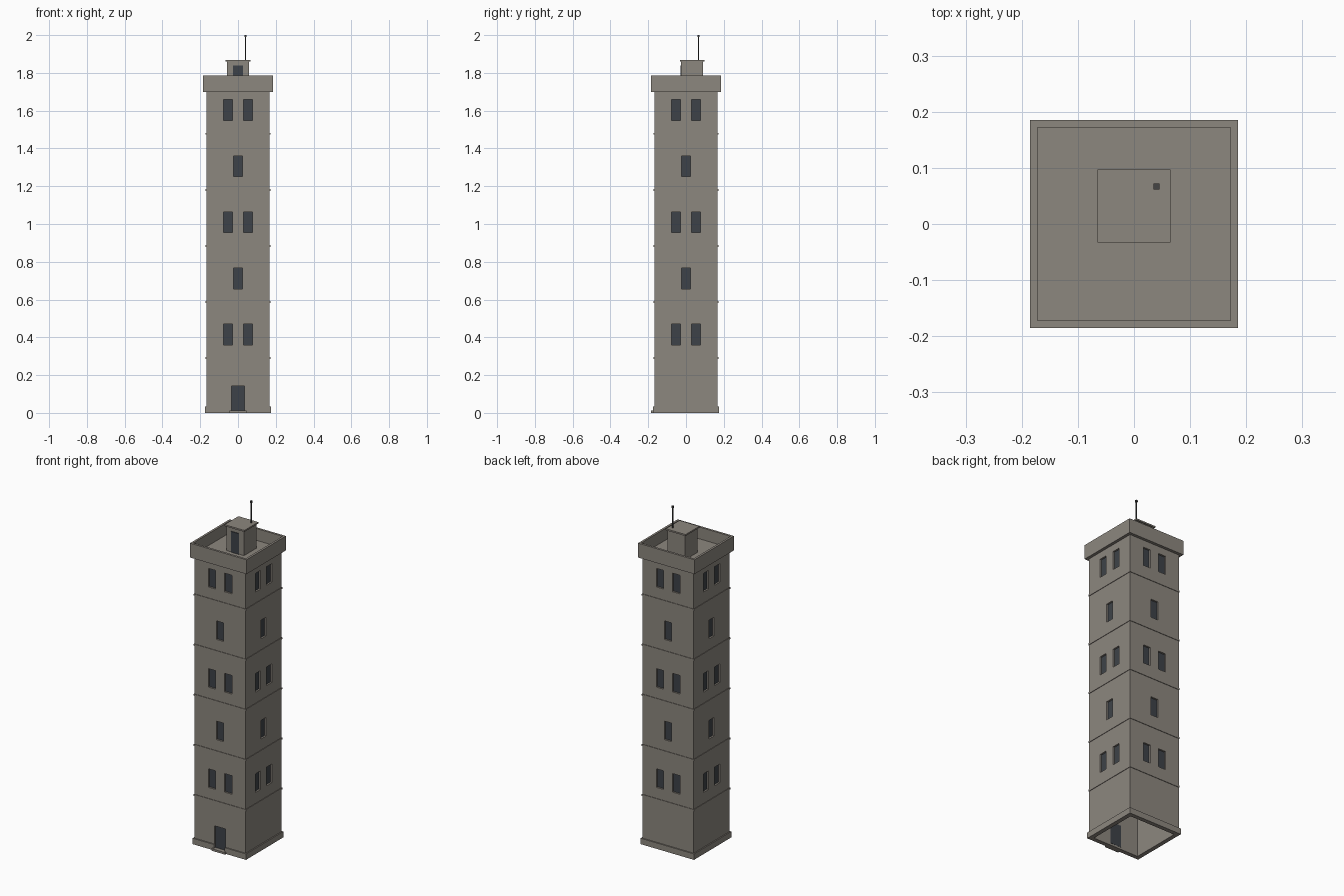
import bpy, bmesh, math
from mathutils import Matrix, Vector

if "Cube" in bpy.data.objects:
    bpy.data.objects.remove(bpy.data.objects["Cube"])


def material(name, rgb):
    m = bpy.data.materials.new(name)
    m.diffuse_color = (*rgb, 1)
    m.use_nodes = True
    m.node_tree.nodes["Principled BSDF"].inputs["Base Color"].default_value = m.diffuse_color
    return m


STONE = material("warm grey stone", (0.265, 0.241, 0.211))
GLASS = material("dark slate glass", (0.048, 0.055, 0.065))
METAL = material("dark metal", (0.06, 0.06, 0.06))


def finish(name, bm, mat):
    bmesh.ops.recalc_face_normals(bm, faces=bm.faces)
    me = bpy.data.meshes.new(name)
    bm.to_mesh(me)
    bm.free()
    me.materials.append(mat)
    ob = bpy.data.objects.new(name, me)
    bpy.context.collection.objects.link(ob)
    return ob


def add_box(bm, x0, x1, y0, y1, z0, z1, turn=0):
    m = (Matrix.Rotation(turn, 4, 'Z')
         @ Matrix.Translation(((x0 + x1) / 2, (y0 + y1) / 2, (z0 + z1) / 2))
         @ Matrix.Diagonal((x1 - x0, y1 - y0, z1 - z0, 1)))
    bmesh.ops.create_cube(bm, size=1, matrix=m)


def box(name, mat, *dims):
    bm = bmesh.new()
    add_box(bm, *dims)
    return finish(name, bm, mat)


def ring(name, outer, inner, z0, z1, mat=STONE):
    """Square tube: four corners swept around a rectangular section."""
    bm = bmesh.new()
    section = [(outer, z0), (outer, z1), (inner, z1), (inner, z0)]
    loops = [[bm.verts.new((sx * r, sy * r, z)) for r, z in section]
             for sx, sy in ((1, 1), (-1, 1), (-1, -1), (1, -1))]
    for i in range(4):
        a, b = loops[i], loops[(i + 1) % 4]
        for j in range(4):
            k = (j + 1) % 4
            bm.faces.new((a[j], b[j], b[k], a[k]))
    return finish(name, bm, mat)


WALL, INNER, FLOOR = 0.168, 0.15, 0.297

# Openings: pairs and singles alternate up every side
openings = []
for i in range(5):
    z = 0.415 + FLOOR * i
    for x in ((-0.053, 0.053) if i % 2 == 0 else (0,)):
        for side in range(4):
            openings.append((x, z, side * math.pi / 2))

cut, panes = bmesh.new(), bmesh.new()
for x, z, turn in openings:
    add_box(cut, x - 0.024, x + 0.024, -0.2, -0.13, z - 0.055, z + 0.055, turn)
    add_box(panes, x - 0.024, x + 0.024, -0.158, -0.152, z - 0.055, z + 0.055, turn)
add_box(cut, -0.035, 0.035, -0.2, -0.13, 0.012, 0.143)
cutter = finish("opening_cutter", cut, STONE)
cutter.hide_render = True
finish("window_panes", panes, GLASS)

# Hollow tower walls and plinth, with the openings cut through
for ob in (ring("tower_walls", WALL, INNER, 0, 1.71),
           ring("plinth", 0.175, WALL - 0.002, 0, 0.035)):
    mod = ob.modifiers.new("openings", 'BOOLEAN')
    mod.operation = 'DIFFERENCE'
    mod.solver = 'EXACT'
    mod.object = cutter
    bpy.context.view_layer.objects.active = ob
    bpy.ops.object.modifier_apply(modifier=mod.name)
bpy.data.objects.remove(cutter)

# Entrance door and step
box("entrance_door", GLASS, -0.035, 0.035, -0.16, -0.149, 0.012, 0.143)
box("door_step", STONE, -0.045, 0.045, -0.185, -0.152, 0, 0.012)

# Thin string courses at every floor
for i in range(5):
    z = 0.29 + FLOOR * i
    ring(f"string_course_{i + 1}", WALL + 0.003, WALL - 0.002, z - 0.005, z + 0.005)

# Parapet and roof deck
ring("parapet", 0.185, 0.172, 1.70, 1.785)
box("roof_deck", STONE, -0.173, 0.173, -0.173, 0.173, 1.70, 1.715)

# Stair house on the roof
box("stair_house", STONE, -0.058, 0.058, -0.026, 0.09, 1.714, 1.86)
box("stair_house_roof", STONE, -0.065, 0.065, -0.033, 0.097, 1.86, 1.869)
box("stair_house_door", GLASS, -0.026, 0.026, -0.03, -0.025, 1.715, 1.838)

# Antenna with a small tip
box("antenna_mast", METAL, 0.037, 0.043, 0.064, 0.07, 1.868, 1.99)
box("antenna_tip", METAL, 0.0345, 0.0455, 0.0615, 0.0725, 1.989, 2.0)
